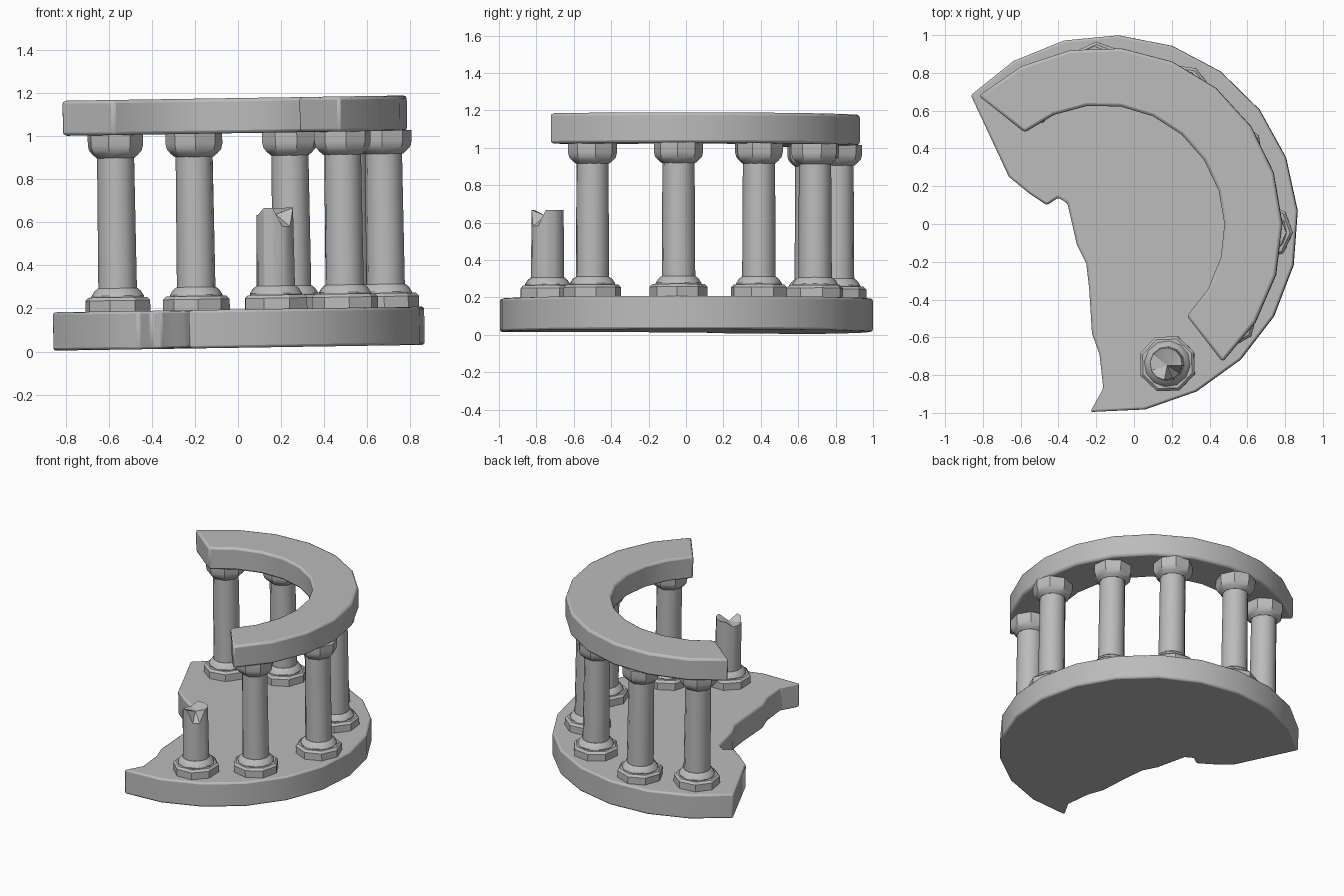
import bpy
import bmesh
from math import cos, sin, radians, pi, atan2
from mathutils import Matrix

cube = bpy.data.objects.get("Cube")
if cube:
    bpy.data.objects.remove(cube)

stone = bpy.data.materials.new("grey stone")
stone.use_nodes = True
stone.diffuse_color = (0.5, 0.5, 0.5, 1)
stone.node_tree.nodes["Principled BSDF"].inputs["Base Color"].default_value = (0.5, 0.5, 0.5, 1)

# The whole ruin leans slightly to one side
LEAN = Matrix.Translation((0, 0, 0.0175)) @ Matrix.Rotation(-0.0155, 4, "Y")


def finish(bm, name, bevel=0.0):
    bmesh.ops.recalc_face_normals(bm, faces=bm.faces)
    mesh = bpy.data.meshes.new(name)
    bm.to_mesh(mesh)
    bm.free()
    mesh.materials.append(stone)
    obj = bpy.data.objects.new(name, mesh)
    bpy.context.collection.objects.link(obj)
    obj.matrix_world = LEAN
    if bevel:
        mod = obj.modifiers.new("worn_edges", "BEVEL")
        mod.width = bevel
        mod.segments = 2
        mod.limit_method = "ANGLE"
        mod.angle_limit = radians(35)
    bpy.ops.object.select_all(action="DESELECT")
    obj.select_set(True)
    bpy.context.view_layer.objects.active = obj
    bpy.ops.object.shade_smooth_by_angle(angle=radians(30))
    return obj


def arc(cx, cy, r, start, end, steps):
    angles = [radians(start + (end - start) * i / steps) for i in range(steps + 1)]
    return [(cx + r * cos(a), cy + r * sin(a)) for a in angles]


def slab(name, outline, low, high, bevel):
    bm = bmesh.new()
    face = bm.faces.new([bm.verts.new((x, y, low)) for x, y in outline])
    new = bmesh.ops.extrude_face_region(bm, geom=[face])["geom"]
    for v in new:
        if isinstance(v, bmesh.types.BMVert):
            v.co.z = high
    finish(bm, name, bevel)


def turned(name, x, y, profile, sides, turn=0.0, bevel=0.0, top_rule=None):
    """Stack rings of (radius, height) into a closed turned solid."""
    bm = bmesh.new()
    rings = []
    for r, z in profile:
        angles = [turn + 2 * pi * i / sides for i in range(sides)]
        rings.append([bm.verts.new((x + r * cos(a), y + r * sin(a), z)) for a in angles])
    for a, b in zip(rings, rings[1:]):
        for i in range(sides):
            j = (i + 1) % sides
            bm.faces.new((a[i], a[j], b[j], b[i]))
    bm.faces.new(rings[0])
    cap = bm.faces.new(rings[-1])
    if top_rule:
        for v in rings[-1]:
            v.co.z = top_rule(v.co.x - x, v.co.y - y)
        # Sunken middle of the broken end
        hub = bmesh.ops.poke(bm, faces=[cap])["verts"][0]
        hub.co.z = profile[-1][1] - 0.03
    finish(bm, name, bevel)


# Broken circular floor: round outer rim and a ragged inner edge
ragged = [(-0.16, -0.87), (-0.18, -0.69), (-0.22, -0.58), (-0.235, -0.34),
          (-0.25, -0.21), (-0.3, -0.11), (-0.35, 0.11), (-0.4, 0.14),
          (-0.46, 0.1), (-0.55, 0.16), (-0.66, 0.25)]
slab("floor", arc(-0.13, 0, 1.0, 137, -95.7, 14) + ragged, 0, 0.178, 0.012)

# Curved lintel resting on the standing columns
lintel = arc(-0.153, -0.02, 0.955, 133, -48, 11) + arc(-0.153, -0.02, 0.65, -46, 129, 11)
slab("lintel", lintel, 0.997, 1.16, 0.015)

# Columns
PLINTH = [(0.155, 0.17), (0.155, 0.228), (0.14, 0.243)]
COLLAR = [(0.122, 0.235), (0.122, 0.25), (0.108, 0.272), (0.092, 0.285)]
CAPITAL = [(0.09, 0.89), (0.108, 0.905), (0.126, 0.925), (0.132, 0.95), (0.132, 1.0)]
spots = [(-0.555, 0.67), (-0.19, 0.81), (0.255, 0.69), (0.53, 0.39),
         (0.69, -0.04), (0.5, -0.5), (0.18, -0.74)]


def broken_end(dx, dy):
    if dx > 0.03 and dy < -0.02:
        return 0.56
    return 0.615 if dx < -0.06 else 0.647


for n, (x, y) in enumerate(spots, 1):
    facing = atan2(y, x + 0.15)
    standing = n < len(spots)
    turned(f"plinth_{n}", x, y, PLINTH, 8, facing)
    turned(f"collar_{n}", x, y, COLLAR, 12, facing)
    if standing:
        turned(f"shaft_{n}", x, y, [(0.09, 0.24), (0.086, 0.92)], 12, facing)
        turned(f"capital_{n}", x, y, CAPITAL, 8, facing)
    else:
        turned("broken_shaft", x, y, [(0.09, 0.24), (0.086, 0.647)], 12, facing,
               top_rule=broken_end)
